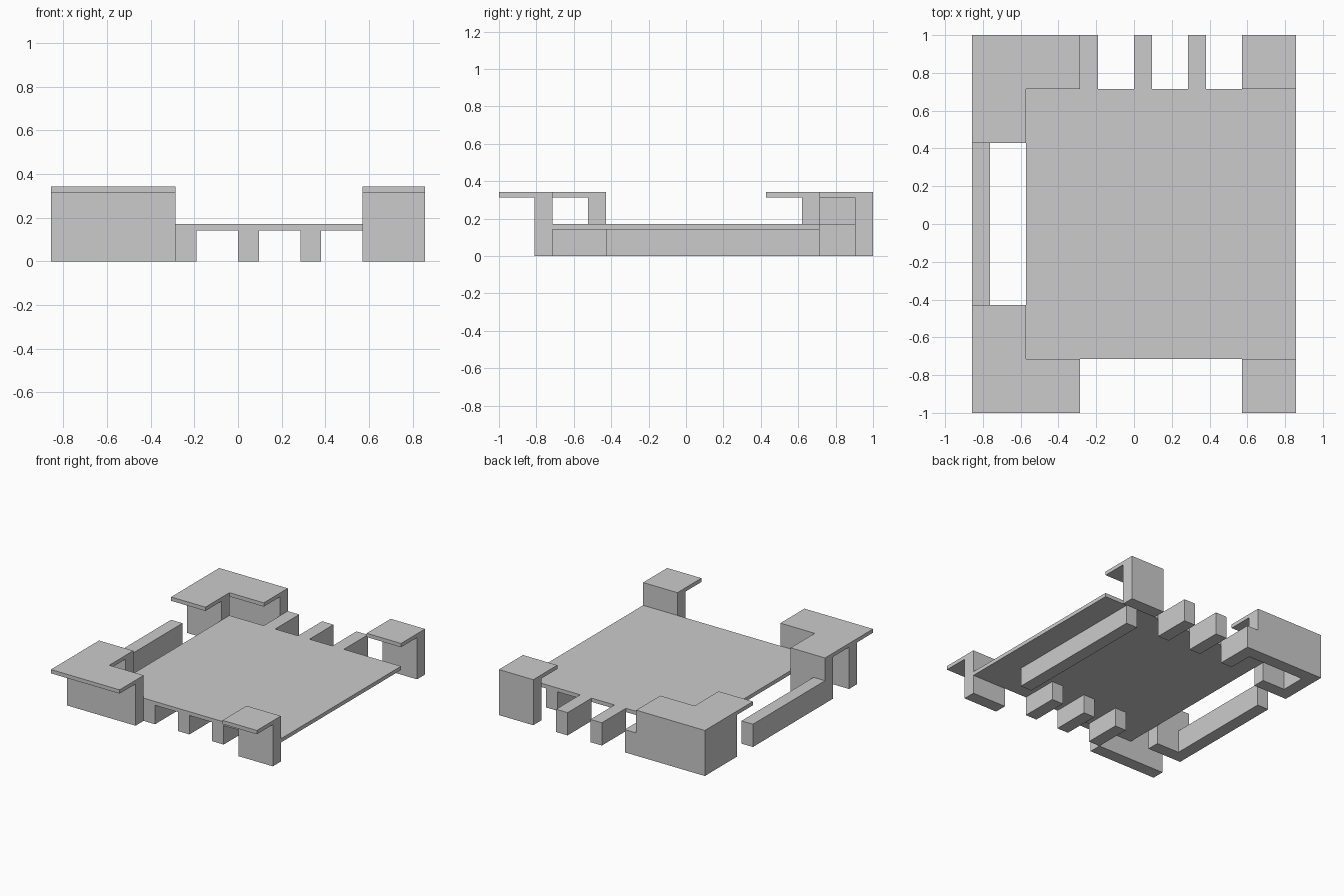
import bpy, bmesh

if "Cube" in bpy.data.objects:
    bpy.data.objects.remove(bpy.data.objects["Cube"])

U = 2 / 7        # grid tile
W = U / 3        # wall thickness
T = U / 10       # slab thickness
LOW, HIGH = 0.6 * U, 1.2 * U   # top of the low and the high level


def prism(name, outline, z0, z1):
    """Extrude a flat outline (in tiles, from the model centre) from z0 to z1."""
    bm = bmesh.new()
    face = bm.faces.new([bm.verts.new((x * U, y * U, z0)) for x, y in outline])
    top = bmesh.ops.extrude_face_region(bm, geom=[face])["geom"]
    verts = [v for v in top if isinstance(v, bmesh.types.BMVert)]
    bmesh.ops.translate(bm, vec=(0, 0, z1 - z0), verts=verts)
    bmesh.ops.recalc_face_normals(bm, faces=bm.faces)
    mesh = bpy.data.meshes.new(name)
    bm.to_mesh(mesh)
    bm.free()
    obj = bpy.data.objects.new(name, mesh)
    bpy.context.collection.objects.link(obj)
    return obj


def box(name, x0, x1, y0, y1, z0, z1):
    return prism(name, [(x0, y0), (x1, y0), (x1, y1), (x0, y1)], z0, z1)


t = 1 / 3  # wall thickness in tiles

# Main low platform
box("platform", -2, 3, -2.5, 2.5, LOW - T, LOW)

# Teeth: open ones along the back, hidden ones under the front edge
for i, x in enumerate((-1, 0, 1)):
    box(f"back_tooth_{i}", x, x + t, 2.5, 3.5, 0, LOW)
    box(f"front_tooth_{i}", x, x + t, -2.5, -1.5, 0, LOW - T)

# Long low walls: under the right side and free standing on the left
box("right_beam", 2, 2 + t, -1.5, 2.5, 0, LOW - T)
box("left_low_wall", -3, -3 + t, -1.5, 1.5, 0, LOW)

# L-shaped raised roofs on the left corners
for name, s in (("front_left_roof", -1), ("back_left_roof", 1)):
    prism(name, [(-3, 3.5 * s), (-1, 3.5 * s), (-1, 2.5 * s),
                 (-2, 2.5 * s), (-2, 1.5 * s), (-3, 1.5 * s)], HIGH - T, HIGH)

# Square raised roofs on the right corners, each with a wall on its back edge
for name, y in (("front_right", -3.5), ("back_right", 2.5)):
    box(name + "_roof", 2, 3, y, y + 1, HIGH - T, HIGH)
    box(name + "_wall", 2, 3, y + 1 - t, y + 1, 0, HIGH - T)

# Walls below the front left roof
box("front_left_outer_wall", -3, -1, -2.5 - t, -2.5, 0, HIGH - T)
box("front_left_inner_wall", -3, -2, -1.5 - t, -1.5, 0, HIGH - T)

# One C-shaped wall below the back left roof
prism("back_left_wall",
      [(-3, 3.5), (-1, 3.5), (-1, 3.5 - t), (-3 + t, 3.5 - t), (-3 + t, 2.5),
       (-2, 2.5), (-2, 2.5 - t), (-3, 2.5 - t)], 0, HIGH - T)
